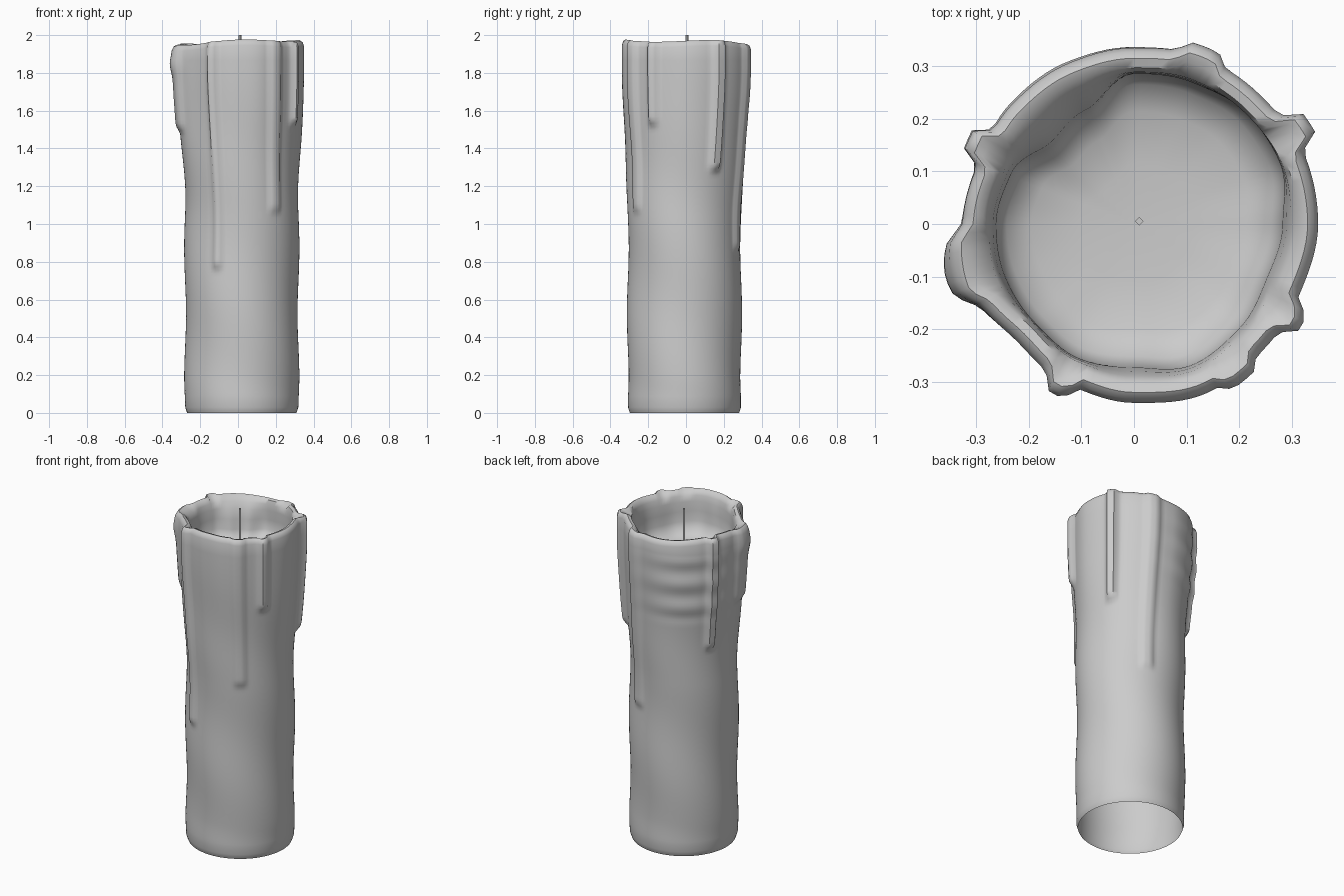
import bpy, bmesh, math

if "Cube" in bpy.data.objects:
    bpy.data.objects.remove(bpy.data.objects["Cube"])

SEGMENTS = 120
BODY_RADIUS, BODY_X, BODY_Y = 0.30, 0.02, -0.008
FLOOR_Z = 1.70

# Radii at even angles, counter-clockwise from +x
RIM = [.35, .35, .343, .343, .335, .33, .325, .318,
       .325, .332, .315, .33, .34, .35, .343, .342]
BOWL = [.28, .30, .30, .29, .285, .23, .215, .25,
        .26, .262, .265, .275, .27, .288, .28, .27]

# Drips: angle in degrees, half width, depth, lower end
DRIPS = [(30, 7, .037, 1.28), (68, 9, .02, .86), (153, 7, .034, 1.26),
         (194, 15, .024, 1.49), (245, 6, .028, .76),
         (305, 8, .018, 1.06), (329, 6, .03, 1.52)]


def smooth(a, b, t):
    t = min(1, max(0, (t - a) / (b - a)))
    return t * t * (3 - 2 * t)


def around(table, angle):
    """Read a closed table of radii at any angle."""
    f = angle / math.tau * len(table)
    i = int(f)
    t = smooth(0, 1, f - i)
    return table[i % len(table)] * (1 - t) + table[(i + 1) % len(table)] * t


def angle_gap(angle, degrees):
    return (math.degrees(angle) - degrees + 180) % 360 - 180


def rim_height(a):
    return 1.96 + .01 * math.cos(a) - .008 * math.sin(a) + .008 * math.sin(3 * a)


def wall_point(a, z):
    """Outer wax surface: straight body swelling into the dripping rim."""
    c, s = math.cos(a), math.sin(a)
    swell = smooth(1.05, 1.85, z)
    body = BODY_RADIUS + .005 * math.sin(9 * z + 2 * a) * smooth(0, .2, z)
    body -= .018 * (1 - smooth(-.03, .04, z))
    rim = around(RIM, a)
    extra = 0
    for degrees, width, depth, end in DRIPS:
        across = 1 - smooth(.45, 1, abs(angle_gap(a, degrees)) / width)
        extra += depth * across * smooth(end - .02, end + .04, z) * (.75 + .25 * swell)
    # Pouring spout and soft folds of wax
    spout = math.exp(-(angle_gap(a, 195) / 11) ** 2)
    extra += .018 * spout * math.exp(-((z - 1.85) / .06) ** 2)
    folds = math.exp(-(angle_gap(a, 125) / 35) ** 2) * smooth(1.4, 1.5, z)
    extra += .005 * folds * math.sin(42 * z) * (1 - smooth(1.8, 1.9, z))
    x = (BODY_X + body * c) * (1 - swell) + rim * c * swell + extra * c
    y = (BODY_Y + body * s) * (1 - swell) + rim * s * swell + extra * s
    return x, y, z


def candle_rings(angles):
    """Rings from the open foot, over the lip, and down into the bowl."""
    rings = []
    steps = 54
    heights = [0, .012, .03] + [.07 + i / steps for i in range(1, steps * 2)]
    heights = [z for z in heights if z < 1.88]
    for z in heights:
        rings.append([wall_point(a, z) for a in angles])
    for drop, inset in ((.03, 0), (.008, .008), (0, .02), (.006, .038)):
        ring = []
        for a in angles:
            z = rim_height(a) - drop
            x, y, z = wall_point(a, z)
            k = 1 - inset / math.hypot(x, y)
            ring.append((x * k, y * k, z))
        rings.append(ring)
    for blend, drop in ((.25, .03), (.6, .065), (.9, .12), (1, .18)):
        ring = []
        for a in angles:
            r = (around(RIM, a) - .045) * (1 - blend) + around(BOWL, a) * blend
            ring.append((r * math.cos(a), r * math.sin(a), rim_height(a) - drop))
        rings.append(ring)
    for scale, z in ((.93, .035), (.75, .012), (.4, 0)):
        rings.append([(around(BOWL, a) * scale * math.cos(a),
                       around(BOWL, a) * scale * math.sin(a), FLOOR_Z + z) for a in angles])
    return rings


# One wax colour
wax = bpy.data.materials.new("grey wax")
wax.use_nodes = True
wax.diffuse_color = (.6, .6, .6, 1)
wax.node_tree.nodes["Principled BSDF"].inputs["Base Color"].default_value = (.6, .6, .6, 1)

# Candle body
bm = bmesh.new()
angles = [i * math.tau / SEGMENTS for i in range(SEGMENTS)]
rings = [[bm.verts.new(p) for p in ring] for ring in candle_rings(angles)]
for low, high in zip(rings, rings[1:]):
    for i in range(SEGMENTS):
        j = (i + 1) % SEGMENTS
        bm.faces.new((low[i], low[j], high[j], high[i]))
centre = bm.verts.new((0, 0, FLOOR_Z))
for i in range(SEGMENTS):
    bm.faces.new((rings[-1][i], rings[-1][(i + 1) % SEGMENTS], centre))
mesh = bpy.data.meshes.new("candle_body")
bm.to_mesh(mesh)
bm.free()
candle = bpy.data.objects.new("candle_body", mesh)
bpy.context.collection.objects.link(candle)
mesh.materials.append(wax)
bpy.ops.object.select_all(action='DESELECT')
candle.select_set(True)
bpy.context.view_layer.objects.active = candle
bpy.ops.object.shade_smooth_by_angle(angle=math.radians(50))

# Wick
bpy.ops.mesh.primitive_cylinder_add(vertices=4, radius=.008, depth=2 - FLOOR_Z + .01,
                                    location=(.01, .005, (2 + FLOOR_Z - .01) / 2))
wick = bpy.context.object
wick.name = "wick"
wick.data.materials.append(wax)
